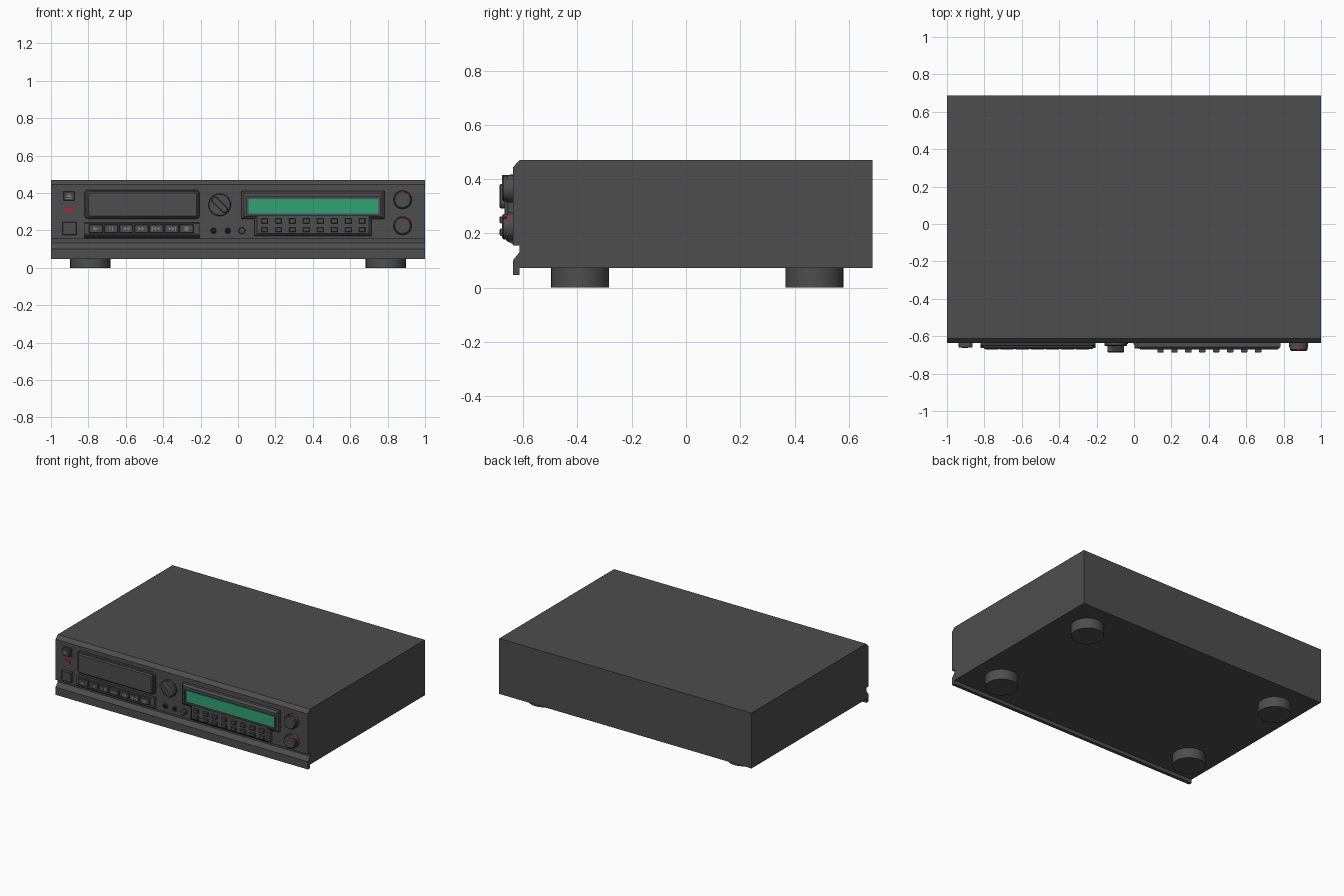
import bpy, bmesh, math
from mathutils import Matrix, Vector

if "Cube" in bpy.data.objects:
    bpy.data.objects.remove(bpy.data.objects["Cube"])

FACE = -0.637          # y of the main front panel
BACK = -0.625          # where front parts are rooted inside the body


def material(name, rgb):
    m = bpy.data.materials.new(name)
    m.diffuse_color = (*rgb, 1)
    m.use_nodes = True
    m.node_tree.nodes["Principled BSDF"].inputs["Base Color"].default_value = m.diffuse_color
    return m


DARK = material("dark_casing", (0.075, 0.075, 0.075))
BLACK = material("black_socket", (0.006, 0.006, 0.006))
GREEN = material("display_green", (0.03, 0.36, 0.17))
RED = material("indicator_red", (0.6, 0.01, 0.02))
GREY = material("symbol_grey", (0.2, 0.2, 0.2))


def finish(name, bm, mat):
    bmesh.ops.recalc_face_normals(bm, faces=bm.faces)
    me = bpy.data.meshes.new(name)
    bm.to_mesh(me)
    bm.free()
    me.materials.append(mat)
    ob = bpy.data.objects.new(name, me)
    bpy.context.collection.objects.link(ob)
    return ob


def extrude(name, pts, vec, mat=DARK, chamfer=0.0):
    """Extrude a flat outline along vec, with an optional chamfered end."""
    bm = bmesh.new()
    vec = Vector(vec)
    base = bm.faces.new([bm.verts.new(p) for p in pts])
    back = base.copy()
    out = bmesh.ops.extrude_face_region(bm, geom=[base])["geom"]
    cap = [f for f in out if isinstance(f, bmesh.types.BMFace)][0]
    bmesh.ops.translate(bm, verts=cap.verts, vec=vec - vec.normalized() * chamfer)
    bmesh.ops.remove_doubles(bm, verts=bm.verts, dist=1e-6)
    if chamfer:
        bmesh.ops.inset_region(bm, faces=[cap], thickness=chamfer, use_even_offset=True)
        bmesh.ops.translate(bm, verts=cap.verts, vec=vec.normalized() * chamfer)
    return finish(name, bm, mat)


def plate(name, outline, front, mat=DARK, chamfer=0.0, back=BACK):
    return extrude(name, [(x, back, z) for x, z in outline], (0, front - back, 0), mat, chamfer)


def rect(x0, x1, z0, z1, r=0.0, n=4):
    if not r:
        return [(x0, z0), (x1, z0), (x1, z1), (x0, z1)]
    pts = []
    for cx, cz, a in ((x1 - r, z1 - r, 0), (x0 + r, z1 - r, 90), (x0 + r, z0 + r, 180), (x1 - r, z0 + r, 270)):
        for i in range(n + 1):
            t = math.radians(a + 90 * i / n)
            pts.append((cx + r * math.cos(t), cz + r * math.sin(t)))
    return pts


def circle(x, z, r, n=32):
    return [(x + r * math.cos(2 * math.pi * i / n), z + r * math.sin(2 * math.pi * i / n)) for i in range(n)]


def turned(outline, x, z, deg):
    c, s = math.cos(math.radians(deg)), math.sin(math.radians(deg))
    return [(x + u * c - v * s, z + u * s + v * c) for u, v in outline]


def cut(target, cutter):
    cutter.hide_render = True
    cutter.hide_viewport = True
    cutter.display_type = 'WIRE'
    m = target.modifiers.new("recess", 'BOOLEAN')
    m.operation = 'DIFFERENCE'
    m.solver = 'EXACT'
    m.object = cutter


# casing: side profile with chamfered top edge, groove and lower lip
profile = [(0.687, 0.073), (0.687, 0.47), (-0.613, 0.47), (FACE, 0.445), (FACE, 0.155), (-0.613, 0.155),
           (-0.613, 0.132), (FACE, 0.102), (FACE, 0.047), (-0.613, 0.047), (-0.613, 0.073)]
extrude("casing", [(-1, y, z) for y, z in profile], (2, 0, 0))

# feet
for sx in (-1, 1):
    for y in (-0.39, 0.473):
        extrude("foot", [(sx * 0.79 + a, y + b, 0.08) for a, b in circle(0, 0, 0.107, 40)], (0, 0, -0.08))

# eject button, power light and power button
plate("eject_button_frame", rect(-0.938, -0.869, 0.353, 0.414), -0.642)
plate("eject_button", rect(-0.932, -0.875, 0.359, 0.408), -0.66, chamfer=0.003)
plate("eject_symbol_arrow", [(-0.92, 0.379), (-0.887, 0.379), (-0.9035, 0.398)], -0.662, GREY)
plate("eject_symbol_bar", rect(-0.92, -0.887, 0.369, 0.374), -0.662, GREY)
plate("power_light", rect(-0.925, -0.882, 0.304, 0.32), -0.641, RED)
plate("power_button", rect(-0.938, -0.863, 0.176, 0.246), -0.66, chamfer=0.003)

# cassette door
plate("cassette_door_frame", rect(-0.82, -0.205, 0.262, 0.417, 0.02), -0.652, chamfer=0.005)
plate("cassette_door", rect(-0.806, -0.214, 0.268, 0.408, 0.018), -0.668, chamfer=0.008)

# transport buttons on their sloped strip
strip = [(BACK, 0.243), (-0.65, 0.243), (-0.655, 0.238), (-0.655, 0.182), (-0.662, 0.178), (-0.662, 0.172), (FACE, 0.16), (BACK, 0.16)]
extrude("transport_strip", [(-0.82, y, z) for y, z in strip], (0.615, 0, 0))


def arrow(x, d):
    return [(x - d * 0.008, 0.198), (x - d * 0.008, 0.22), (x + d * 0.008, 0.209)]


def bar(x, w=0.003):
    return rect(x - w, x + w, 0.198, 0.22)


def symbol_shapes(code, x):
    if code == "play":
        return [[(x - 0.013, 0.197), (x - 0.013, 0.221), (x + 0.013, 0.209)]]
    if code == "pause":
        return [bar(x - 0.007), bar(x + 0.007)]
    if code == "stop":
        return [bar(x, 0.011)]
    d = -1 if "back" in code else 1
    shapes = [arrow(x - 0.009, d), arrow(x + 0.009, d)]
    return shapes + [bar(x + d * 0.022)] if "skip" in code else shapes


for i, code in enumerate(("play", "pause", "wind_back", "wind_forward", "skip_back", "skip_forward", "stop")):
    x = -0.759 + i * 0.0807
    plate("transport_button_" + code, rect(x - 0.0375, x + 0.0375, 0.186, 0.231), -0.67, chamfer=0.003)
    for s in symbol_shapes(code, x):
        plate("symbol_" + code, s, -0.672, GREY)

# selector knob with diagonal grip
kx, kz = -0.098, 0.337
plate("selector_knob_base", circle(kx, kz, 0.06, 40), -0.652, chamfer=0.004)
plate("selector_knob_grip", turned(rect(-0.055, 0.055, -0.018, 0.018, 0.016), kx, kz, -45), -0.688, chamfer=0.005)

# sockets and small trim knob
for x in (-0.131, -0.054):
    plate("socket_ring", circle(x, 0.198, 0.022, 24), -0.641)
    plate("socket_hole", circle(x, 0.198, 0.017, 24), -0.6415, BLACK)
plate("trim_knob_base", circle(0.021, 0.198, 0.024, 24), -0.643)
plate("trim_knob", circle(0.021, 0.198, 0.018, 24), -0.665, chamfer=0.003)

# display panel: wide head over a narrower key area
head = [(0.088, 0.17), (0.714, 0.17), (0.714, 0.262), (0.782, 0.262), (0.782, 0.412), (0.02, 0.412), (0.02, 0.262), (0.088, 0.262)]
panel = plate("display_panel", head, -0.67, chamfer=0.013)
cut(panel, plate("display_recess_cutter", rect(0.046, 0.761, 0.282, 0.378), -0.7, back=-0.656))
plate("display_screen", rect(0.056, 0.751, 0.291, 0.369), -0.661, GREEN)

# preset keys
for i in range(8):
    for z in (0.25, 0.204):
        x = 0.142 + i * 0.0745
        plate("preset_key", rect(x - 0.017, x + 0.017, z - 0.013, z + 0.013), -0.687, chamfer=0.003)

# level knobs with red pointers
for z, deg in ((0.364, 0), (0.225, -45)):
    plate("level_knob_base", circle(0.88, z, 0.051, 40), -0.66)
    plate("level_knob", circle(0.88, z, 0.047, 40), -0.678, chamfer=0.006)
    plate("level_pointer", turned(rect(-0.004, 0.004, 0.036, 0.052), 0.88, z, deg), -0.679, RED, back=-0.643)

# smooth the round parts, keep edges sharp
for ob in bpy.data.objects:
    if not ob.hide_render:
        ob.select_set(True)
        bpy.context.view_layer.objects.active = ob
bpy.ops.object.shade_smooth_by_angle(angle=math.radians(30))
